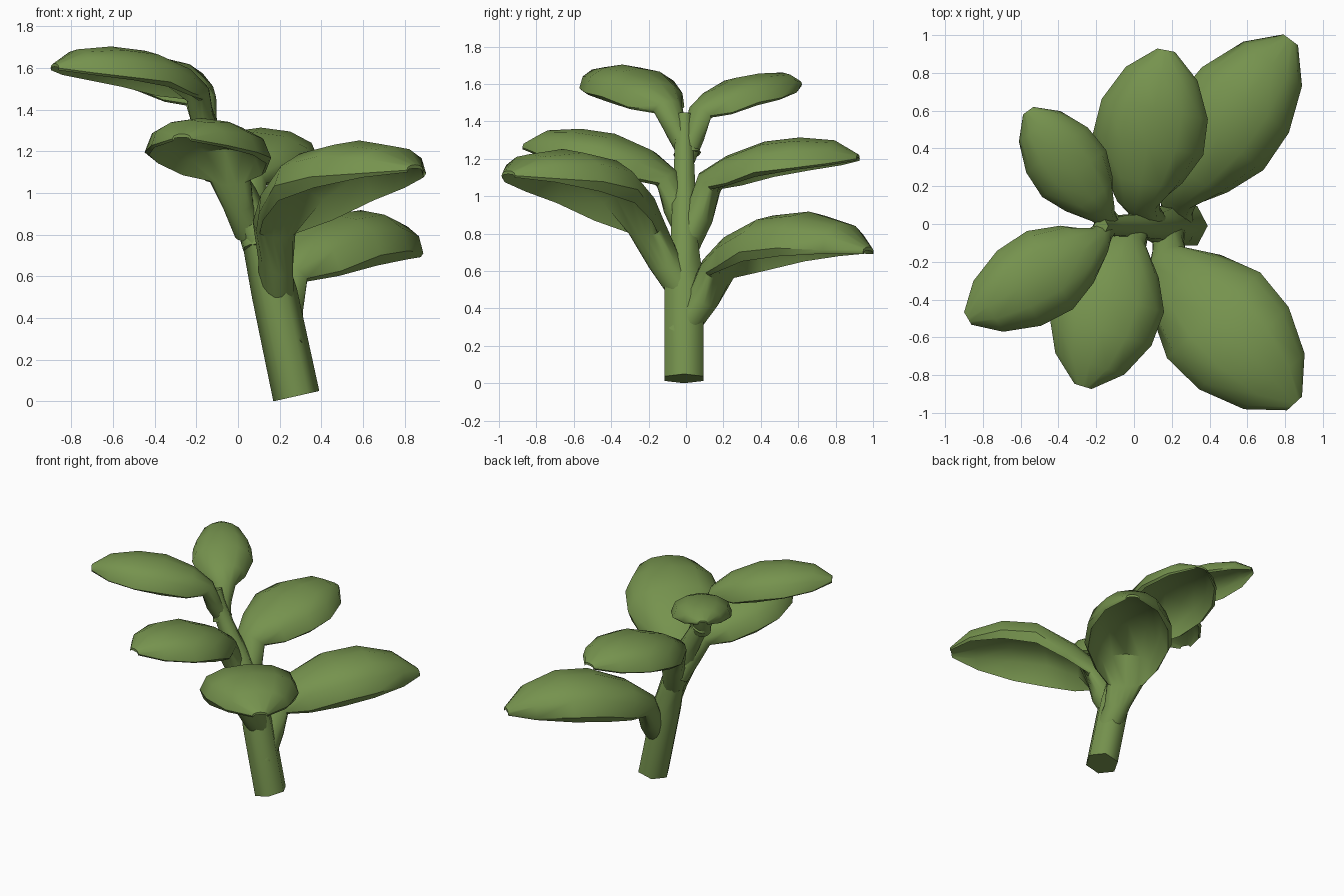
import bpy, bmesh, math
from mathutils import Vector

if "Cube" in bpy.data.objects:
    bpy.data.objects.remove(bpy.data.objects["Cube"])

green = bpy.data.materials.new("leaf green")
green.diffuse_color = (0.18, 0.29, 0.076, 1)
green.use_nodes = True
green.node_tree.nodes["Principled BSDF"].inputs["Base Color"].default_value = green.diffuse_color


def loft(name, rings, smooth):
    """Skin a list of equal-length point rings and cap both ends."""
    bm = bmesh.new()
    vs = [[bm.verts.new(p) for p in r] for r in rings]
    n = len(vs[0])
    for a, b in zip(vs, vs[1:]):
        for i in range(n):
            j = (i + 1) % n
            bm.faces.new((a[i], a[j], b[j], b[i]))
    bm.faces.new(vs[0])
    bm.faces.new(vs[-1])
    bmesh.ops.recalc_face_normals(bm, faces=bm.faces)
    me = bpy.data.meshes.new(name)
    bm.to_mesh(me)
    bm.free()
    me.materials.append(green)
    ob = bpy.data.objects.new(name, me)
    bpy.context.collection.objects.link(ob)
    bpy.context.view_layer.objects.active = ob
    ob.select_set(True)
    bpy.ops.object.shade_smooth_by_angle(angle=math.radians(smooth))
    ob.select_set(False)


# leaning hexagonal stem: x, z, radius in x, radius in y
STEM = [(.28, .025, .113, .11), (.175, .52, .11, .11), (.11, .77, .09, .075),
        (.01, 1.0, .08, .065), (-.10, 1.2, .065, .055), (-.165, 1.36, .055, .05),
        (-.175, 1.44, .04, .04)]
tilt = Vector((.976, 0, .22))
loft("stem", [[Vector((x, -.01, z)) + tilt * rx * math.cos(k * math.pi / 3)
               + Vector((0, ry * math.sin(k * math.pi / 3) * 1.1, 0)) for k in range(6)]
              for x, z, rx, ry in STEM], 62)


def section(c, heading, angle, w, h, low, drop=None):
    """Arch over the top; below it a tube bottom, or in-turned walls around a hollow."""
    side = Vector((heading.y, -heading.x, 0))
    up = Vector((0, 0, math.cos(angle))) - heading * math.sin(angle)
    uv = []
    for k in range(7):
        a = math.pi * k / 6
        uv.append((w * math.cos(a), h * max(math.sin(a), 0) ** .85))
    for j in range(1, 8):
        if drop is None:
            a = math.pi * (1 + j / 8)
            uv.append((w * math.cos(a), -low * abs(math.sin(a))))
        elif j in (1, 7):
            uv.append((w * .92 * (-1 if j == 1 else 1), -drop))
        else:
            a = math.pi * (j - 1) / 6
            uv.append((-w * .87 * math.cos(a), low * math.sin(a)))
    return [c + side * u + up * v for u, v in uv]


# t along blade, width fraction, rise of widest line, crown fraction
BLADE = [(.15, .73, .40, .92), (.36, 1.0, .86, 1.0), (.60, .96, 1.08, 1.0),
         (.84, .65, 1.55, .75), (1.0, .16, 2.0, .15)]


def leaf(name, root, heel, tip, width, crown, z_mid, r):
    root, heel, tip = Vector(root), Vector(heel), Vector(tip)
    flat = Vector((tip.x - heel.x, tip.y - heel.y, 0))
    heading = flat.normalized()
    # leaf stalk
    rings = [section(root, heading, math.radians(65), r, r, r),
             section(root.lerp(heel, .6), heading, math.radians(58), r, r, r * .9),
             section(heel + Vector((0, 0, .03)), heading, math.radians(45), r * 1.4, r * 1.2, r * .6)]
    # hollow blade, open underneath
    for t, wf, rise, cf in BLADE:
        z = heel.z + (z_mid - heel.z) * rise if rise <= 1 else z_mid + (tip.z - z_mid) * (rise - 1)
        c = heel + flat * t
        drop = max((z - (heel.z + (tip.z - heel.z) * t)) * .55, .01)
        c.z = z
        h = crown * cf
        rings.append(section(c, heading, math.radians(15 if t < .2 else 0),
                             width * wf, h, max(h - .035, h * .3), drop))
    loft(name, rings, 42)


leaf("lower_front_leaf", (.19, .03, .44), (.18, -.22, .79), (.85, -.95, 1.11), .335, .175, 1.075, .09)
leaf("lower_back_leaf", (.23, -.03, .29), (.23, .18, .56), (.83, .975, .70), .3, .195, .725, .09)
leaf("middle_front_leaf", (.06, .02, .8), (-.04, -.11, 1.04), (-.27, -.86, 1.26), .295, .165, 1.19, .075)
leaf("middle_back_leaf", (.11, -.02, .72), (.02, .14, 1.02), (.17, .92, 1.2), .298, .165, 1.145, .085)
leaf("upper_front_leaf", (-.13, .02, 1.22), (-.2, -.1, 1.43), (-.88, -.5, 1.6), .24, .15, 1.55, .06)
leaf("upper_back_leaf", (-.13, -.01, 1.2), (-.18, .08, 1.4), (-.56, .6, 1.6), .21, .13, 1.52, .06)
